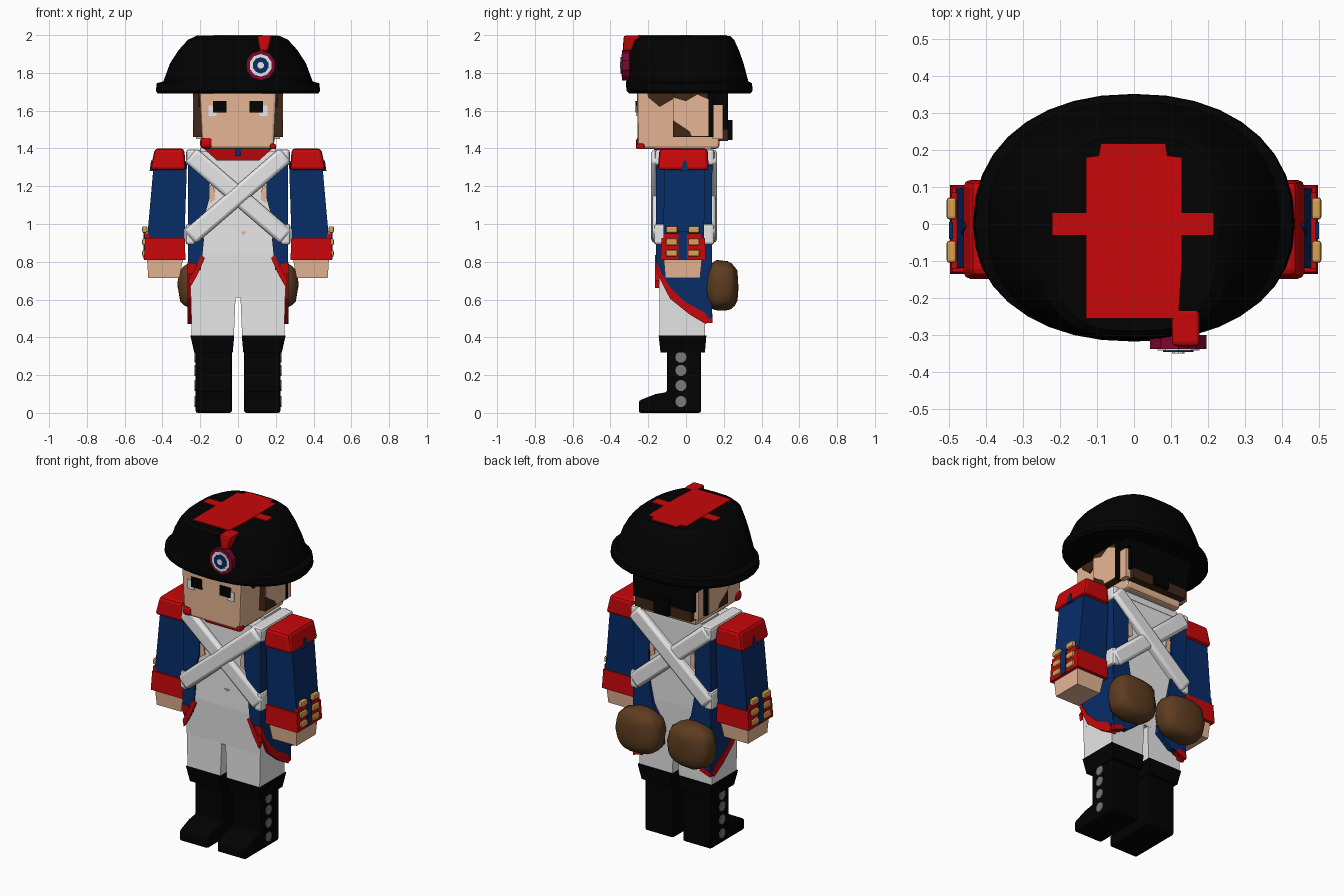
import bpy, bmesh, math, random
from mathutils import Vector, Matrix

random.seed(4)


def mat(name, r, g, b):
    m = bpy.data.materials.new(name)
    m.diffuse_color = (r, g, b, 1)
    return m


BLACK = mat("black felt", 0.0005, 0.0005, 0.0005)
WHITE = mat("white cloth", 0.88, 0.88, 0.88)
SKIN = mat("skin", 0.80, 0.47, 0.30)
RED = mat("red cloth", 0.58, 0.002, 0.003)
BLUE = mat("blue cloth", 0.002, 0.026, 0.14)
BROWN = mat("brown leather", 0.11, 0.045, 0.014)
GOLD = mat("gold", 0.7, 0.36, 0.09)
GREY = mat("grey metal", 0.2, 0.19, 0.2)
HAIR = mat("dark hair", 0.05, 0.02, 0.008)
PLUM = mat("plum ribbon", 0.2, 0.002, 0.03)


def finish(name, bm, m, mirror=False, bevel=0.0, smooth=None):
    bmesh.ops.recalc_face_normals(bm, faces=bm.faces)
    me = bpy.data.meshes.new(name)
    bm.to_mesh(me)
    bm.free()
    ob = bpy.data.objects.new(name, me)
    bpy.context.collection.objects.link(ob)
    me.materials.append(m)
    if bevel:
        b = ob.modifiers.new("bevel", 'BEVEL')
        b.width, b.segments = bevel, 2
    if mirror:
        ob.modifiers.new("mirror", 'MIRROR')
    if smooth:
        bpy.context.view_layer.objects.active = ob
        ob.select_set(True)
        bpy.ops.object.shade_smooth_by_angle(angle=math.radians(smooth))
        ob.select_set(False)
    return ob


def frustum(name, bottom, top, z0, z1, m, **kw):
    """Block between two rectangles, each (x0, x1, y0, y1)."""
    bm = bmesh.new()
    rings = []
    for (x0, x1, y0, y1), z in ((bottom, z0), (top, z1)):
        rings.append([bm.verts.new((x, y, z)) for x, y in
                      ((x0, y0), (x1, y0), (x1, y1), (x0, y1))])
    for i in range(4):
        j = (i + 1) % 4
        bm.faces.new((rings[0][i], rings[0][j], rings[1][j], rings[1][i]))
    bm.faces.new(rings[0])
    bm.faces.new(rings[1])
    return finish(name, bm, m, **kw)


def box(name, x0, x1, y0, y1, z0, z1, m, **kw):
    r = (x0, x1, y0, y1)
    return frustum(name, r, r, z0, z1, m, **kw)


def prism(name, pts, lo, hi, m, axis=0, **kw):
    """Flat outline extruded along an axis; points are the other two coordinates."""
    bm = bmesh.new()
    vs = []
    for p in pts:
        q = list(p)
        q.insert(axis, lo)
        vs.append(bm.verts.new(q))
    ext = bmesh.ops.extrude_face_region(bm, geom=[bm.faces.new(vs)])
    move = [0, 0, 0]
    move[axis] = hi - lo
    bmesh.ops.translate(bm, vec=move, verts=[
        v for v in ext["geom"] if isinstance(v, bmesh.types.BMVert)])
    return finish(name, bm, m, **kw)


def disc(name, centre, axis, radius, depth, m, sides=10, **kw):
    bm = bmesh.new()
    rot = Vector((0, 0, 1)).rotation_difference(Vector(axis)).to_matrix().to_4x4()
    bmesh.ops.create_cone(bm, cap_ends=True, segments=sides, radius1=radius,
                          radius2=radius, depth=depth,
                          matrix=Matrix.Translation(centre) @ rot)
    return finish(name, bm, m, **kw)


# boots with feet, cuffs and side buttons
prism("boot", [(-0.25, 0), (0.08, 0), (0.08, 0.35), (-0.10, 0.35), (-0.10, 0.11),
               (-0.16, 0.10), (-0.25, 0.065)], 0.032, 0.225, BLACK, mirror=True, bevel=0.012)
frustum("boot_cuff", (0.028, 0.232, -0.135, 0.10), (0.02, 0.252, -0.145, 0.108),
        0.32, 0.41, BLACK, mirror=True)
for z in (0.06, 0.145, 0.225, 0.295):
    disc("boot_button", (0.226, -0.027, z), (1, 0, 0), 0.03, 0.008, GREY, mirror=True)

# breeches and waistcoat
frustum("breeches_leg", (0.022, 0.245, -0.14, 0.10), (0.012, 0.25, -0.14, 0.105),
        0.40, 0.64, WHITE, mirror=True)
frustum("waist", (-0.25, 0.25, -0.14, 0.105), (-0.255, 0.255, -0.15, 0.12), 0.61, 0.85, WHITE)
frustum("waistcoat", (-0.255, 0.255, -0.15, 0.12), (-0.245, 0.245, -0.14, 0.13),
        0.85, 1.385, WHITE)
for y in (-0.149, 0.130):
    prism("chest_patch", [(0.12, 1.13), (0.15, 1.11), (0.155, 1.19), (0.13, 1.22)],
          y - 0.003, y + 0.004, SKIN, axis=1, mirror=True)
prism("waist_patch", [(0.015, 0.96), (0.03, 0.94), (0.045, 0.96)], -0.153, -0.145, SKIN, axis=1)

# coat sides with tails cut away towards the front, edged in red
prism("coat_side", [(-0.156, 1.34), (-0.16, 0.80), (-0.135, 0.72), (-0.06, 0.61),
                    (0.02, 0.54), (0.10, 0.50), (0.128, 0.52), (0.14, 1.34)],
      0.195, 0.264, BLUE, mirror=True)
prism("coat_lapel", [(0.21, 1.33), (0.15, 1.24), (0.15, 1.14), (0.175, 1.05), (0.20, 0.98),
                     (0.18, 0.92), (0.19, 0.82), (0.26, 0.80), (0.26, 1.33)],
      -0.158, -0.13, BLUE, axis=1, mirror=True)
prism("coat_trim", [(-0.158, 0.80), (-0.153, 0.74), (-0.085, 0.605), (0.02, 0.52),
                    (0.105, 0.47), (0.125, 0.49), (0.10, 0.53), (0.0, 0.585),
                    (-0.08, 0.66), (-0.13, 0.74)], 0.225, 0.268, RED, mirror=True)
prism("coat_front_edge", [(0.175, 0.82), (0.195, 0.835), (0.225, 0.77), (0.262, 0.70),
                          (0.255, 0.66), (0.215, 0.73)], -0.163, -0.14, RED, axis=1, mirror=True)
prism("coat_back", [(0.07, 0.58), (0.16, 0.51), (0.262, 0.50), (0.262, 1.32), (0.21, 1.32),
                    (0.155, 1.22), (0.16, 0.98), (0.13, 0.82), (0.075, 0.72)],
      0.10, 0.138, BLUE, axis=1, mirror=True)
prism("coat_back_edge", [(0.19, 0.50), (0.262, 0.475), (0.262, 0.505),
                         (0.205, 0.525)], 0.10, 0.141, RED, axis=1, mirror=True)

# crossed belts on chest and back
for y in (-0.155, 0.135):
    for s in (1, -1):
        a, b = Vector((0.25 * s, y, 1.365)), Vector((-0.255 * s, y, 0.93))
        d = (b - a).normalized()
        w = Vector((-d.z, 0, d.x)) * 0.047
        t = Vector((0, 0.026 + 0.004 * s, 0))
        bm = bmesh.new()
        c = [[bm.verts.new(p + w * i + t * j) for i, j in
              ((-1, -1), (1, -1), (1, 1), (-1, 1))] for p in (a, b)]
        for i in range(4):
            j = (i + 1) % 4
            bm.faces.new((c[0][i], c[0][j], c[1][j], c[1][i]))
        bm.faces.new(c[0])
        bm.faces.new(c[1])
        finish("cross_belt", bm, WHITE, bevel=0.018, smooth=50)
box("belt_shoulder", 0.195, 0.275, -0.165, 0.15, 1.31, 1.395, WHITE, mirror=True, bevel=0.015)
box("belt_side", 0.225, 0.278, -0.17, 0.15, 0.89, 1.0, WHITE, mirror=True, bevel=0.015)

# collar, red in front and white behind
frustum("collar", (-0.11, 0.11, -0.152, 0.0), (-0.185, 0.185, -0.165, 0.0), 1.335, 1.402, RED)
box("neck_band", -0.2, 0.2, -0.03, 0.132, 1.36, 1.402, WHITE)
box("collar_clasp", -0.015, 0.015, -0.169, -0.155, 1.36, 1.40, BLUE)
box("collar_tip", -0.2, -0.135, -0.265, -0.20, 1.398, 1.46, RED, bevel=0.02)
box("collar_tip_small", 0.17, 0.2, -0.264, -0.22, 1.396, 1.425, RED, bevel=0.008)

# arms: sleeve, epaulette, cuff, hand
frustum("sleeve", (0.285, 0.485, -0.12, 0.095), (0.27, 0.445, -0.115, 0.10),
        0.88, 1.33, BLUE, mirror=True)
frustum("epaulette", (0.275, 0.465, -0.15, 0.12), (0.285, 0.44, -0.14, 0.115),
        1.285, 1.40, RED, mirror=True, bevel=0.018)
frustum("epaulette_gap", (0.45, 0.468, -0.03, 0.015), (0.45, 0.46, -0.01, 0.0),
        1.28, 1.335, BLUE, mirror=True)
frustum("sleeve_cuff", (0.278, 0.498, -0.135, 0.105), (0.282, 0.492, -0.13, 0.10),
        0.81, 0.925, RED, mirror=True)
frustum("hand", (0.31, 0.475, -0.11, 0.075), (0.29, 0.482, -0.118, 0.085),
        0.715, 0.82, SKIN, mirror=True)
box("cuff_flap", 0.47, 0.494, -0.12, 0.085, 0.92, 0.95, RED, mirror=True)
box("cuff_slit", 0.49, 0.5, -0.04, 0.005, 0.815, 0.96, BLUE, mirror=True)
for z in (0.845, 0.905, 0.97):
    for y in (-0.075, 0.042):
        box("cuff_button", 0.48, 0.507, y - 0.03, y + 0.03, z - 0.018, z + 0.018,
            GOLD, mirror=True, bevel=0.008)

# rounded leather pouches hanging at the back
bm = bmesh.new()
bmesh.ops.create_icosphere(bm, subdivisions=3, radius=1)
for v in bm.verts:
    p = Vector([math.copysign(abs(k) ** 0.75, k) for k in v.co]) * random.uniform(0.95, 1.02)
    v.co = Vector((0.175 + 0.148 * p.x, 0.19 + 0.09 * p.y, 0.675 + 0.135 * p.z))
finish("pouch", bm, BROWN, mirror=True, smooth=35)

# head
frustum("head", (-0.19, 0.19, -0.255, 0.175), (-0.205, 0.205, -0.26, 0.205),
        1.398, 1.71, SKIN, bevel=0.015)
box("side_hair", 0.19, 0.235, -0.07, 0.12, 1.46, 1.71, HAIR, mirror=True)
prism("ear", [(-0.069, 1.55), (0.02, 1.49), (0.03, 1.465), (0.119, 1.465), (0.119, 1.66),
              (0.06, 1.685), (0.0, 1.65), (-0.069, 1.67)], 0.22, 0.239, SKIN, mirror=True)
prism("temple_hair", [(-0.21, 1.71), (-0.20, 1.67), (-0.14, 1.62), (-0.07, 1.66),
                      (-0.07, 1.71)], 0.19, 0.209, HAIR, mirror=True)
box("side_lock", 0.19, 0.237, 0.115, 0.145, 1.46, 1.71, BLACK, mirror=True)
box("cheek", 0.15, 0.222, 0.14, 0.195, 1.45, 1.64, SKIN, mirror=True)
box("back_hair", -0.205, 0.205, 0.17, 0.222, 1.5, 1.71, BLACK)
box("crown_hair", -0.225, 0.225, 0.14, 0.222, 1.63, 1.71, BLACK)
box("nape_hair", -0.19, 0.19, 0.14, 0.222, 1.44, 1.502, HAIR)
box("hair_tail", -0.05, 0.05, 0.20, 0.245, 1.445, 1.55, BLACK)

# eyes
box("eye_white", 0.115, 0.157, -0.265, -0.256, 1.572, 1.628, WHITE, mirror=True)
box("eye", 0.062, 0.133, -0.267, -0.258, 1.59, 1.65, BLACK, mirror=True)

# two-cornered hat lofted from rounded rings: z, half width, front, back, squareness
bm = bmesh.new()
rings = []
for z, hw, yf, yb, n in ((1.69, 0.425, -0.30, 0.34, 2.2), (1.705, 0.435, -0.315, 0.352, 2.2),
                         (1.745, 0.43, -0.318, 0.35, 2.2), (1.755, 0.395, -0.316, 0.33, 2.3),
                         (1.85, 0.36, -0.314, 0.305, 2.3), (1.92, 0.315, -0.312, 0.28, 2.5),
                         (1.975, 0.265, -0.308, 0.255, 2.8), (1.994, 0.225, -0.29, 0.235, 3.0)):
    ring = []
    for k in range(36):
        a = 2 * math.pi * k / 36
        c, s = math.cos(a), math.sin(a)
        x = hw * math.copysign(abs(c) ** (2 / n), c)
        y = (yb if s > 0 else -yf) * math.copysign(abs(s) ** (2 / n), s)
        ring.append(bm.verts.new((x, y, z)))
    rings.append(ring)
for lo, hi in zip(rings, rings[1:]):
    for k in range(36):
        j = (k + 1) % 36
        bm.faces.new((lo[k], lo[j], hi[j], hi[k]))
bm.faces.new(rings[0])
bm.faces.new(rings[-1])
finish("hat", bm, BLACK, smooth=25)

# red crown panel and cross strap
prism("hat_crown_panel", [(-0.13, -0.255), (0.12, -0.255), (0.13, -0.1), (0.13, 0.18),
                          (0.09, 0.185), (0.085, 0.218), (-0.09, 0.218), (-0.095, 0.185),
                          (-0.13, 0.18)], 1.991, 2.0, RED, axis=2)
box("hat_crown_strap", -0.22, 0.215, -0.03, 0.03, 1.99, 1.998, RED)

# cockade and tuft
for r, front, m in ((0.08, -0.338, PLUM), (0.06, -0.342, WHITE), (0.043, -0.346, BLUE),
                    (0.018, -0.35, WHITE)):
    disc("cockade", (0.12, (front - 0.30) / 2, 1.84), (0, -1, 0), r, -0.30 - front, m)
frustum("tuft", (0.115, 0.16, -0.335, -0.29), (0.10, 0.18, -0.33, -0.23),
        1.915, 1.998, RED, bevel=0.012)
